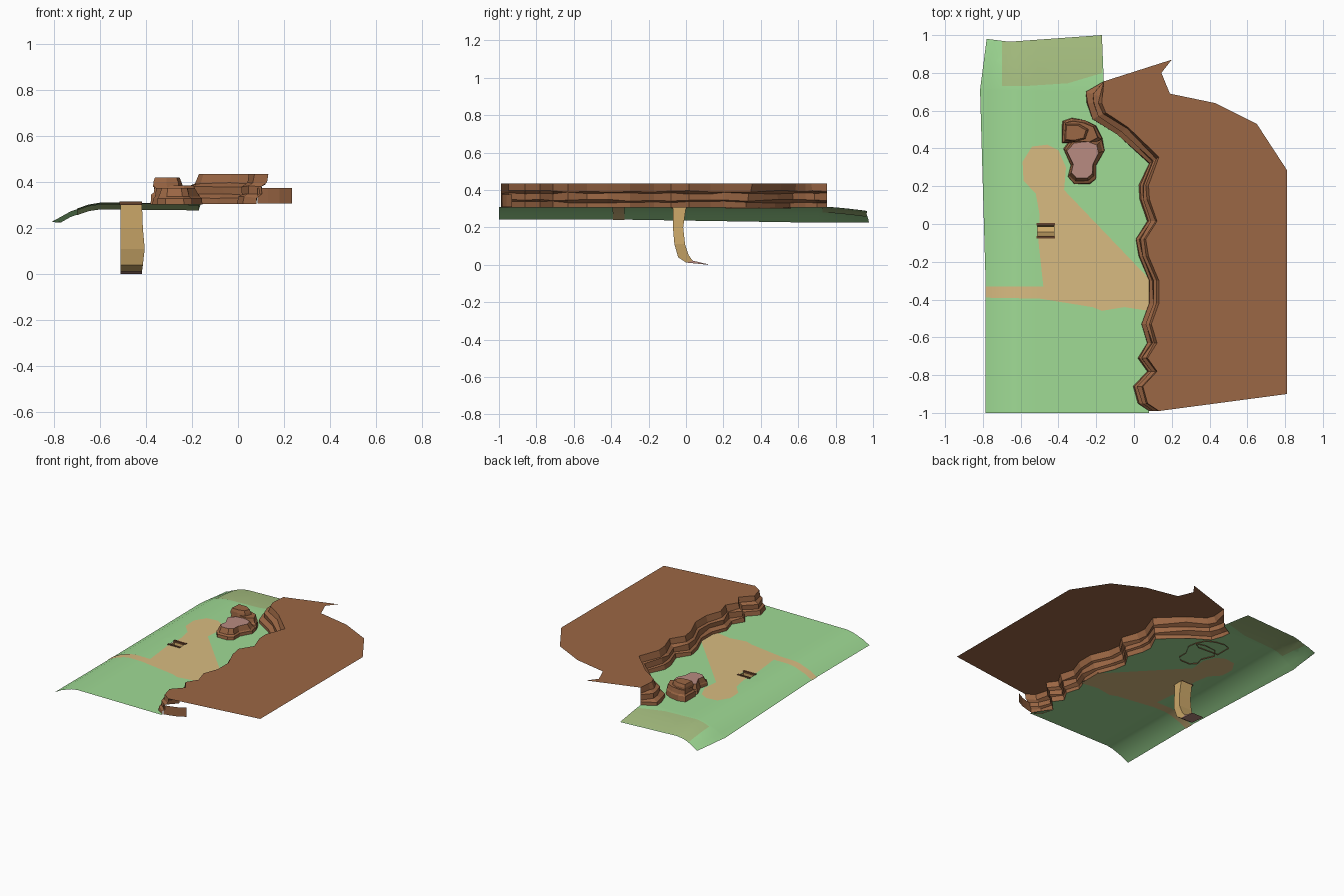
import bpy, bmesh, random
from mathutils import Vector

if "Cube" in bpy.data.objects:
    bpy.data.objects.remove(bpy.data.objects["Cube"])

random.seed(4)


def material(name, rgb):
    m = bpy.data.materials.new(name)
    m.diffuse_color = (*rgb, 1)
    m.use_nodes = True
    m.node_tree.nodes["Principled BSDF"].inputs["Base Color"].default_value = m.diffuse_color
    return m


GRASS = material("grass green", (0.35, 0.71, 0.30))
OLIVE = material("olive green", (0.39, 0.53, 0.22))
SAND = material("sand", (0.69, 0.50, 0.22))
CLAY = material("tunnel tan", (0.60, 0.39, 0.14))
BROWN = material("cliff brown", (0.33, 0.135, 0.058))
DARK = material("dark brown", (0.13, 0.055, 0.025))
PINK = material("dusty pink", (0.48, 0.26, 0.22))


def finish(name, bm, mats, smooth=False):
    me = bpy.data.meshes.new(name)
    bm.to_mesh(me)
    bm.free()
    for m in mats:
        me.materials.append(m)
    if smooth:
        me.shade_smooth()
    ob = bpy.data.objects.new(name, me)
    bpy.context.collection.objects.link(ob)
    return ob


def ground(x, y):
    """Height of the turf: flat, rolling off at the left and back."""
    pts = [(-0.82, 0.222), (-0.73, 0.272), (-0.65, 0.300), (-0.60, 0.308), (1, 0.308)]
    z = pts[0][1]
    for (a, za), (b, zb) in zip(pts, pts[1:]):
        if a <= x <= b:
            z = za + (zb - za) * (x - a) / (b - a)
    return max(0.225, z - 0.028 * max(0, (y - 0.72) / 0.28) ** 1.5)


HOLE = (-0.512, -0.424, -0.07, 0.0)


def sheet(name, outline, mat, lifts):
    """Draped sheet cut along the ground's bends, with the tunnel mouth removed."""
    bm = bmesh.new()
    for lift in lifts:
        part = bmesh.new()
        part.faces.new([part.verts.new((x, y, 0)) for x, y in outline])
        bmesh.ops.triangulate(part, faces=part.faces[:])
        cuts = [((x, 0, 0), (1, 0, 0)) for x in (-0.77, -0.73, -0.65, -0.6) + HOLE[:2]]
        cuts += [((0, y, 0), (0, 1, 0)) for y in HOLE[2:] + (0.72, 0.8, 0.87, 0.94)]
        for co, no in cuts:
            bmesh.ops.bisect_plane(part, geom=part.verts[:] + part.edges[:] + part.faces[:],
                                   plane_co=co, plane_no=no, dist=1e-5)
        gone = []
        for f in part.faces:
            c = f.calc_center_median()
            if HOLE[0] < c.x < HOLE[1] and HOLE[2] < c.y < HOLE[3]:
                gone.append(f)
        bmesh.ops.delete(part, geom=gone, context='FACES')
        for v in part.verts:
            v.co.z = ground(v.co.x, v.co.y) + lift
        part.normal_update()
        for f in part.faces:
            if (f.normal.z < 0) != (lift < 0):
                f.normal_flip()
        tmp = bpy.data.meshes.new("tmp")
        part.to_mesh(tmp)
        part.free()
        bm.from_mesh(tmp)
        bpy.data.meshes.remove(tmp)
    return finish(name, bm, [mat], True)


def loft(name, rings, mats, closed=True, cap=None):
    """Skin between rings of points; cap is the material index of the lid."""
    bm = bmesh.new()
    rows = [[bm.verts.new(p) for p in r] for r in rings]
    n = len(rows[0])
    for a, b in zip(rows, rows[1:]):
        for i in range(n if closed else n - 1):
            j = (i + 1) % n
            bm.faces.new((a[i], a[j], b[j], b[i]))
    if cap is not None:
        bm.faces.new(rows[-1]).material_index = cap
    bmesh.ops.recalc_face_normals(bm, faces=bm.faces[:])
    return finish(name, bm, mats)


# Cliff foot line, from back to front
foot = [(-0.16, 0.755), (-0.255, 0.70), (-0.25, 0.64), (-0.22, 0.555), (-0.09, 0.475),
        (0.08, 0.32), (0.025, 0.205), (0.03, 0.13), (0.07, 0.015), (0.01, -0.08),
        (0.025, -0.17), (0.08, -0.30), (0.08, -0.42), (0.04, -0.53), (0.07, -0.63),
        (0.02, -0.71), (0.07, -0.78), (-0.005, -0.86), (0.02, -0.95), (0.08, -0.99)]
rim = []
for i, (x, y) in enumerate(foot):
    high = max(0, y - 0.4) / 0.3
    dy = -0.03 if i == 1 else (0.035 if 2 < i < 6 else 0)
    rim.append((x, y) if i == 0 else (x + 0.052 + 0.035 * high, y + dy))

# Stepped cliff wall
rings = []
for z, f in ((0.305, 0), (0.335, 0.08), (0.345, 0.4), (0.383, 0.45), (0.393, 0.8), (0.435, 1)):
    ring = []
    for (ax, ay), (bx, by) in zip(foot, rim):
        wob = random.uniform(-1, 1) if 0 < f < 1 else 0
        t = f + 0.1 * wob
        ring.append((ax + (bx - ax) * t, ay + (by - ay) * t, z + 0.006 * wob))
    rings.append(ring)
loft("cliff_wall", rings, [BROWN], closed=False)

# Low return of the wall tucked under the plateau
back = [(0.085, -0.985), (0.13, -0.975), (0.18, -0.96), (0.235, -0.93)]
loft("cliff_return", [[(x, y, z) for x, y in back] for z in (0.308, 0.375)], [BROWN], closed=False)

# Flat plateau
edge = [(0.81, -0.90), (0.81, 0.285), (0.65, 0.53), (0.43, 0.64), (0.19, 0.69),
        (0.145, 0.80), (0.20, 0.87)]
bm = bmesh.new()
bm.faces.new([bm.verts.new((x, y, 0.435)) for x, y in rim[::-1][:1] + edge + rim[:-1]])
finish("plateau", bm, [BROWN])

# Turf
turf = [(-0.785, -1), (0.08, -1)] + foot[::-1] + [
    (-0.17, 1.0), (-0.66, 0.965), (-0.78, 0.98), (-0.78, 0.71), (-0.815, 0.71), (-0.785, -0.33)]
sheet("turf", turf, GRASS, (0,))

# Sandy path with round clearing, and the olive bank, visible from both sides
path = [(-0.785, -0.33), (-0.785, -0.39), (-0.5, -0.395), (-0.25, -0.39), (-0.22, -0.44),
        (-0.17, -0.46), (-0.05, -0.44), (0.08, -0.46), (0.08, -0.29), (-0.05, -0.295),
        (-0.17, -0.28), (-0.25, -0.30), (-0.28, -0.335), (-0.415, -0.335), (-0.43, -0.1),
        (-0.425, 0.14), (-0.37, 0.18), (-0.36, 0.3), (-0.4, 0.39), (-0.46, 0.42),
        (-0.54, 0.41), (-0.59, 0.33), (-0.585, 0.23), (-0.52, 0.16), (-0.5, 0.05),
        (-0.505, -0.1), (-0.48, -0.33)]
sheet("path", path, SAND, (0.003, -0.003))
bank = [(-0.70, 0.965), (-0.70, 0.73), (-0.58, 0.73), (-0.35, 0.745), (-0.2, 0.79),
        (-0.17, 0.80), (-0.17, 0.998), (-0.66, 0.965)]
sheet("bank", bank, OLIVE, (0.003, -0.003))


# Rocks
def rock(name, outline, steps, mats, cap, centre):
    c = Vector(centre)
    rings = []
    for z, s in steps:
        ring = []
        for p in outline:
            q = c + (Vector(p) - c) * (s + (random.uniform(-0.04, 0.04) if s < 1 else 0))
            ring.append((q.x, q.y, z))
        rings.append(ring)
    loft(name, rings, mats, cap=cap)


base = [(-0.375, 0.40), (-0.335, 0.31), (-0.35, 0.25), (-0.315, 0.21), (-0.235, 0.21),
        (-0.20, 0.24), (-0.20, 0.31), (-0.155, 0.39), (-0.165, 0.45), (-0.24, 0.47), (-0.33, 0.46)]
rock("rock_table", base, ((0.302, 1), (0.33, 0.96), (0.338, 0.88), (0.375, 0.76)),
     [BROWN, PINK], 1, (-0.28, 0.335))
crag = [(-0.38, 0.43), (-0.30, 0.425), (-0.22, 0.42), (-0.165, 0.45), (-0.20, 0.52),
        (-0.26, 0.55), (-0.33, 0.562), (-0.38, 0.545)]
rock("rock_crag", crag, ((0.302, 1), (0.345, 0.95), (0.355, 0.86), (0.385, 0.8)),
     [BROWN], 0, (-0.29, 0.485))
peak = [(-0.37, 0.44), (-0.31, 0.435), (-0.255, 0.45), (-0.24, 0.50), (-0.29, 0.53), (-0.365, 0.53)]
rock("rock_peak", peak, ((0.38, 0.98), (0.40, 0.95), (0.42, 0.8)), [BROWN], 0, (-0.32, 0.48))

# Tunnel dropping from the path and bending backwards: (front y, z, back y, z)
rings = []
for y0, z0, y1, z1, w in ((-0.07, 0.306, 0, 0.306, 0), (-0.07, 0.20, -0.015, 0.20, 0.004),
                          (-0.062, 0.11, -0.005, 0.11, 0.012), (-0.042, 0.04, 0.015, 0.05, 0.004),
                          (0.0, 0.012, 0.035, 0.022, 0), (0.117, 0.0, 0.117, 0.003, 0)):
    l, r = HOLE[0], HOLE[1] + 0.006 + w
    rings.append([(l, y0, z0), (r, y0, z0), (r, y1, z1), (l, y1, z1)])
tunnel = loft("tunnel", rings, [CLAY, PINK])
for f in tunnel.data.polygons:
    f.material_index = 1 if f.center.z < 0.012 else 0

# Dark lips at the tunnel mouth
for tag, y in (("front", HOLE[2]), ("back", HOLE[3])):
    ring = [(HOLE[0] - 0.004, y - 0.008), (HOLE[1] + 0.006, y - 0.008),
            (HOLE[1] + 0.006, y + 0.006), (HOLE[0] - 0.004, y + 0.006)]
    loft("tunnel_lip_" + tag, [[(a, b, z) for a, b in ring] for z in (0.300, 0.315)], [DARK], cap=0)
